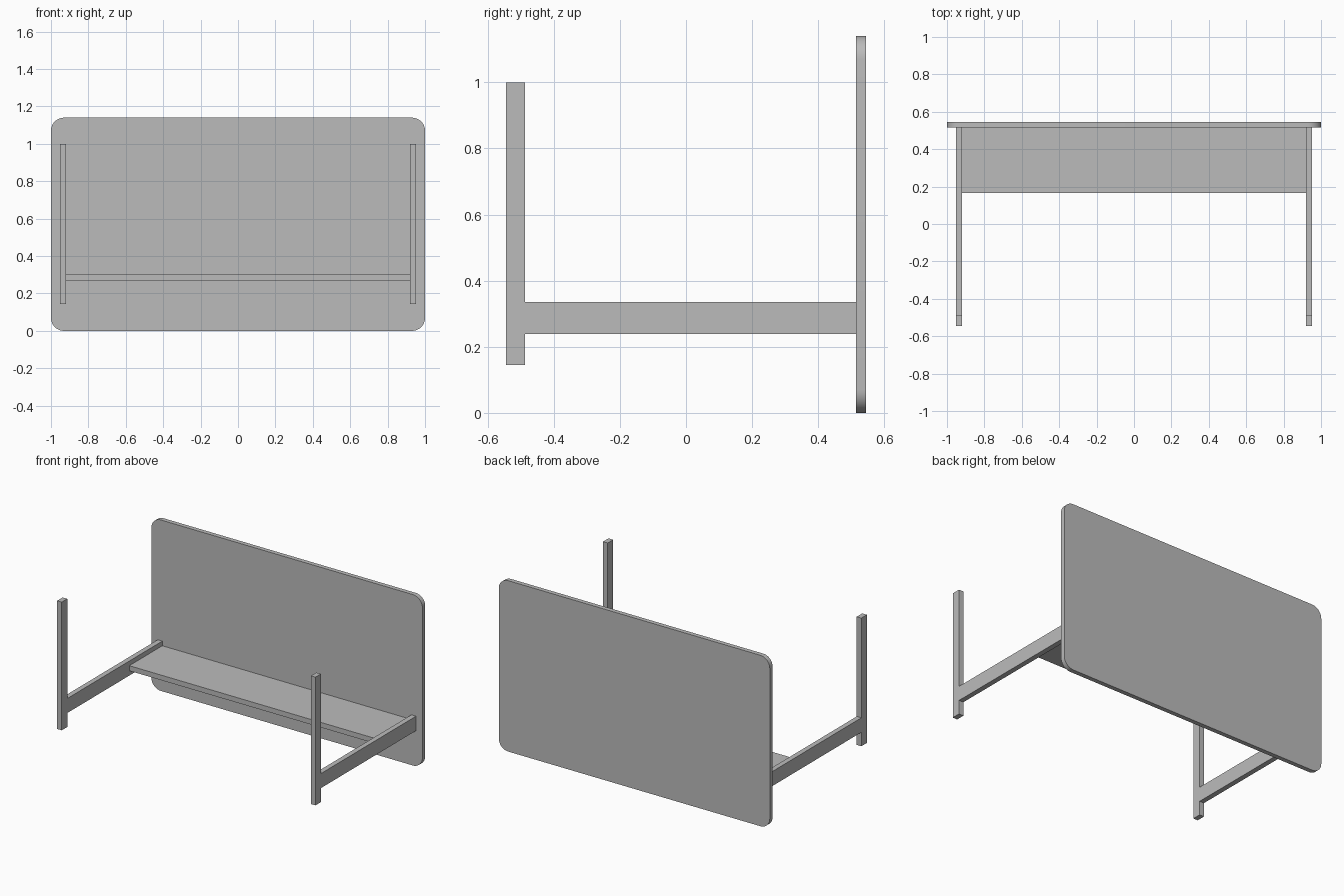
import bpy
import bmesh
from math import radians, sin, cos
from mathutils import Vector

default_cube = bpy.data.objects.get("Cube")
if default_cube:
    bpy.data.objects.remove(default_cube, do_unlink=True)

grey = bpy.data.materials.new("plain grey")
grey.use_nodes = True
colour = (0.5, 0.5, 0.5, 1)
grey.diffuse_color = colour
grey.node_tree.nodes["Principled BSDF"].inputs["Base Color"].default_value = colour


def extrude_profile(name, points, offset):
    """Extrude a closed outline of 3D points along an offset."""
    bm = bmesh.new()
    face = bm.faces.new([bm.verts.new(p) for p in points])
    result = bmesh.ops.extrude_face_region(bm, geom=[face], use_keep_orig=True)
    moved = [v for v in result["geom"] if isinstance(v, bmesh.types.BMVert)]
    bmesh.ops.translate(bm, verts=moved, vec=Vector(offset))
    bmesh.ops.recalc_face_normals(bm, faces=bm.faces)
    mesh = bpy.data.meshes.new(name)
    bm.to_mesh(mesh)
    bm.free()
    mesh.materials.append(grey)
    obj = bpy.data.objects.new(name, mesh)
    bpy.context.collection.objects.link(obj)
    return obj


def rounded_outline(half_width, height, radius, steps, y):
    """Upright rounded rectangle standing on z = 0."""
    centres = [(1, height - radius), (-1, height - radius), (-1, radius), (1, radius)]
    points = []
    for corner, (side, z) in enumerate(centres):
        for step in range(steps + 1):
            angle = radians(90 * (corner + step / steps))
            points.append((side * (half_width - radius) + radius * cos(angle),
                           y, z + radius * sin(angle)))
    return points


# Large rounded top panel, tipped upright at the back
top = extrude_profile("table_top", rounded_outline(1, 1.14, 0.07, 10, 0.515), (0, 0.03, 0))
bpy.ops.object.select_all(action="DESELECT")
bpy.context.view_layer.objects.active = top
top.select_set(True)
bpy.ops.object.shade_smooth_by_angle(angle=radians(30))

# T-shaped side frames: foot bar and post in one piece, mirrored
frame_yz = [(-0.545, 0.145), (-0.487, 0.145), (-0.487, 0.238), (0.515, 0.238),
            (0.515, 0.335), (-0.487, 0.335), (-0.487, 1.0), (-0.545, 1.0)]
frame = extrude_profile("side_frames", [(0.919, y, z) for y, z in frame_yz], (0.034, 0, 0))
frame.modifiers.new("Mirror", "MIRROR")

# Thin board joining the two frames
shelf_yz = [(0.167, 0.27), (0.515, 0.27), (0.515, 0.304), (0.167, 0.304)]
extrude_profile("modesty_board", [(-0.919, y, z) for y, z in shelf_yz], (1.838, 0, 0))
